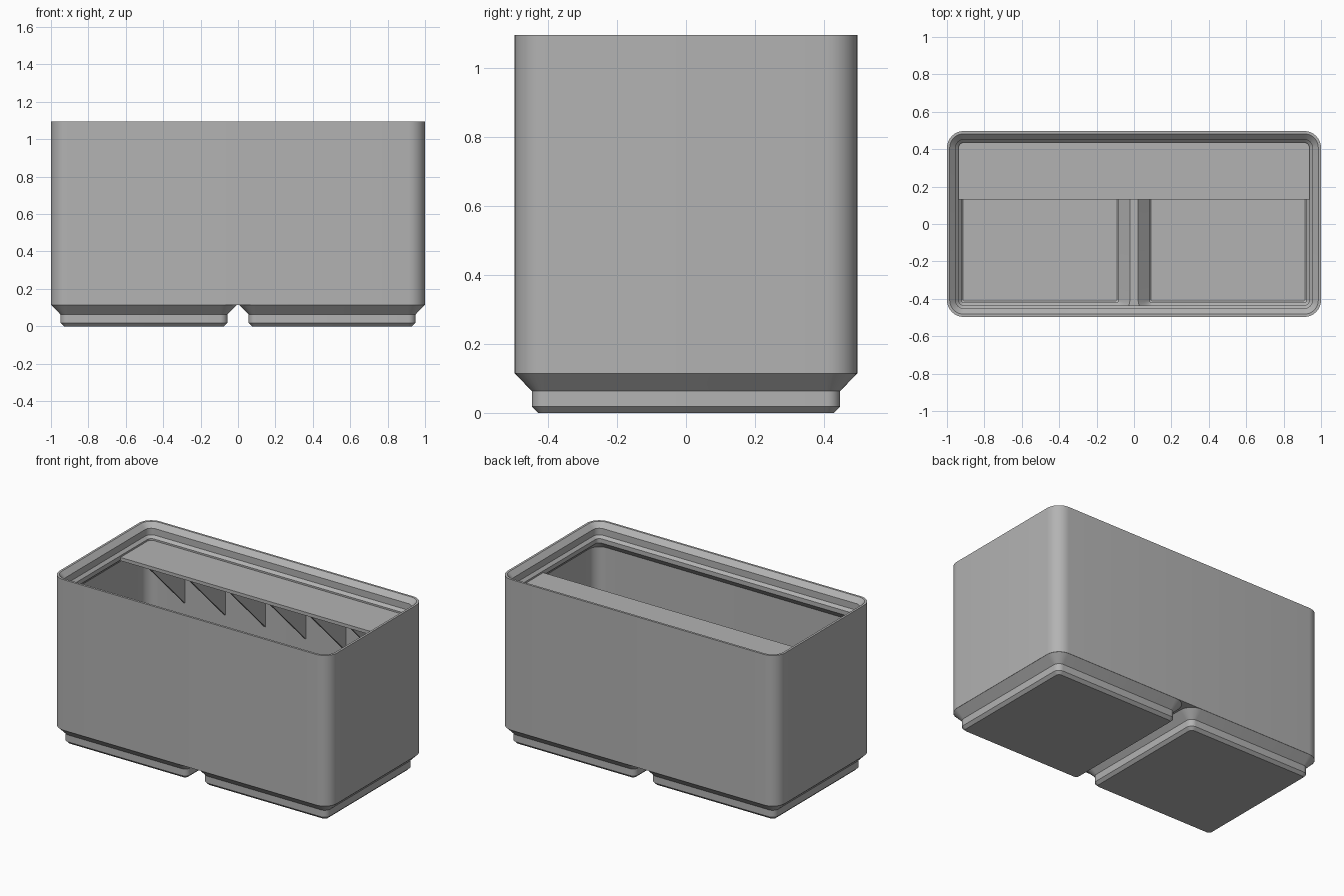
import bpy, bmesh, math

if "Cube" in bpy.data.objects:
    bpy.data.objects.remove(bpy.data.objects["Cube"], do_unlink=True)

GREY = (0.45, 0.45, 0.45, 1.0)
grey = bpy.data.materials.new("plain grey")
grey.use_nodes = True
grey.diffuse_color = GREY
grey.node_tree.nodes["Principled BSDF"].inputs["Base Color"].default_value = GREY

HALF_Y = 0.497
CELL_X = 0.503
CORNER = 0.09
TOP = 1.095


def finish(name, bm):
    bmesh.ops.recalc_face_normals(bm, faces=bm.faces)
    mesh = bpy.data.meshes.new(name)
    bm.to_mesh(mesh)
    bm.free()
    mesh.materials.append(grey)
    obj = bpy.data.objects.new(name, mesh)
    bpy.context.collection.objects.link(obj)
    return obj


def rounded_loft(name, cx, hx, hy, profile, segs=8):
    """Solid stack of rounded rectangles; profile is (inset, z) pairs."""
    bm = bmesh.new()
    rings = []
    for inset, z in profile:
        r = max(CORNER - inset, 0.012)
        ring = []
        for q, (sx, sy) in enumerate([(1, 1), (-1, 1), (-1, -1), (1, -1)]):
            for i in range(segs + 1):
                a = (q + i / segs) * math.pi / 2
                ring.append(bm.verts.new((cx + sx * (hx - inset - r) + r * math.cos(a),
                                          sy * (hy - inset - r) + r * math.sin(a), z)))
        rings.append(ring)
    n = len(rings[0])
    for a, b in zip(rings, rings[1:]):
        for i in range(n):
            j = (i + 1) % n
            bm.faces.new((a[i], a[j], b[j], b[i]))
    bm.faces.new(rings[0][::-1])
    bm.faces.new(rings[-1])
    return finish(name, bm)


def combine(target, tool, operation):
    mod = target.modifiers.new("combine", "BOOLEAN")
    mod.object, mod.operation, mod.solver = tool, operation, "EXACT"
    bpy.context.view_layer.objects.active = target
    bpy.ops.object.modifier_apply(modifier=mod.name)
    bpy.data.objects.remove(tool, do_unlink=True)


# Outer block with two stepped feet
bin_body = rounded_loft("bin_body", 0, 1, HALF_Y, [(0, 0.114), (0, TOP)])
foot_profile = [(0.069, 0), (0.051, 0.018), (0.051, 0.063), (0.001, 0.114), (0.001, 0.125)]
for side in (-1, 1):
    foot = rounded_loft("foot", side * CELL_X, HALF_Y, HALF_Y, foot_profile)
    combine(bin_body, foot, "UNION")

# Main cavity with the stepped stacking lip at its mouth
cavity_profile = [(0.015, 0.127), (0.015, 0.929), (0.062, 0.976), (0.062, 1.004),
                  (0.0455, 1.021), (0.0455, 1.064), (0.0145, TOP), (0.0145, TOP + 0.05)]
combine(bin_body, rounded_loft("cavity", 0, 1, HALF_Y, cavity_profile), "DIFFERENCE")

# Hollow inside each foot, leaving a ridge between them
hollow_profile = [(0.085, 0.025), (0.077, 0.033), (0.077, 0.065), (0.016, 0.126), (0.016, 0.16)]
for side in (-1, 1):
    hollow = rounded_loft("hollow", side * CELL_X, HALF_Y, HALF_Y, hollow_profile)
    combine(bin_body, hollow, "DIFFERENCE")

bpy.ops.object.select_all(action="DESELECT")
bin_body.select_set(True)
bpy.context.view_layer.objects.active = bin_body
bpy.ops.object.shade_smooth_by_angle(angle=math.radians(25))


def prism(name, outline, offset):
    """Extrude a flat outline by an offset vector."""
    bm = bmesh.new()
    face = bm.faces.new([bm.verts.new(p) for p in outline])
    out = bmesh.ops.extrude_face_region(bm, geom=[face])
    moved = [v for v in out["geom"] if isinstance(v, bmesh.types.BMVert)]
    bmesh.ops.translate(bm, verts=moved, vec=offset)
    return finish(name, bm)


# Label shelf along the back wall, rear corners trimmed to the wall curve
FRONT, BACK, SHELF_TOP, THICK = 0.13, 0.485, 0.993, 0.022
outline = [(-0.985, FRONT), (0.985, FRONT)]
for cx, start in ((0.907, 0), (-0.907, 90)):
    for i in range(7):
        a = math.radians(start + i * 15)
        outline.append((cx + 0.078 * math.cos(a), 0.407 + 0.078 * math.sin(a)))
prism("label_shelf", [(x, y, SHELF_TOP - THICK) for x, y in outline], (0, 0, THICK))

# Triangular ribs under the shelf
under = SHELF_TOP - THICK
for i in range(6):
    x = (i - 2.5) * 0.29 - 0.006
    prism("shelf_rib", [(x, FRONT, under), (x, BACK, under),
                        (x, BACK, under - (BACK - FRONT))], (0.012, 0, 0))
